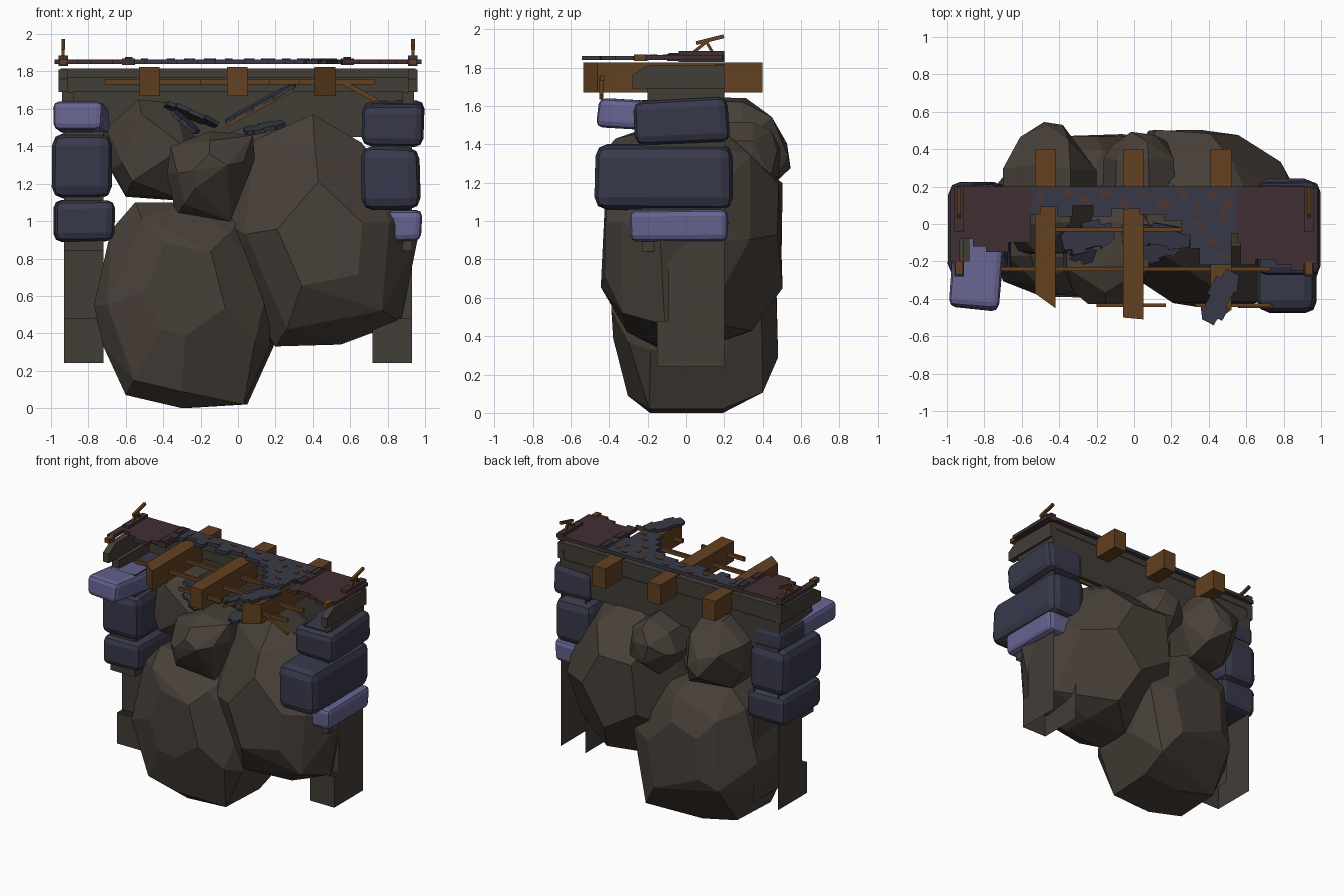
import bpy, bmesh, math, random
from mathutils import Vector, Matrix

if "Cube" in bpy.data.objects:
    bpy.data.objects.remove(bpy.data.objects["Cube"])

random.seed(4)


def material(name, r, g, b):
    m = bpy.data.materials.new(name)
    lin = [((c / 255 + 0.055) / 1.055) ** 2.4 for c in (r, g, b)]
    m.diffuse_color = (*lin, 1)
    m.use_nodes = True
    m.node_tree.nodes["Principled BSDF"].inputs["Base Color"].default_value = m.diffuse_color
    return m


ROCK = material("brown rock", 72, 64, 57)
WALL = material("grey weathered board", 66, 61, 54)
BAG = material("dark blue sack", 56, 57, 75)
LIGHT = material("light violet sack", 102, 100, 144)
BLUE = material("blue grey sheet", 55, 57, 71)
RED = material("red brown sheet", 65, 47, 50)
RUST = material("rust patch", 78, 54, 49)
WOOD = material("orange wood", 98, 65, 32)


def finish(name, bm, mat, loc=(0, 0, 0), rot=(0, 0, 0)):
    bmesh.ops.recalc_face_normals(bm, faces=bm.faces)
    me = bpy.data.meshes.new(name)
    bm.to_mesh(me)
    bm.free()
    me.materials.append(mat)
    ob = bpy.data.objects.new(name, me)
    ob.location = loc
    ob.rotation_euler = [math.radians(a) for a in rot]
    bpy.context.collection.objects.link(ob)
    return ob


def box(name, x, y, z, mat, rot=(0, 0, 0)):
    """Box from (low, high) ranges, turned about its own centre."""
    bm = bmesh.new()
    size = [r[1] - r[0] for r in (x, y, z)]
    bmesh.ops.create_cube(bm, size=1, matrix=Matrix.Diagonal((*size, 1)))
    return finish(name, bm, mat, [sum(r) / 2 for r in (x, y, z)], rot)


def prism(name, pts, lo, hi, mat, axis="z", loc=(0, 0, 0), rot=(0, 0, 0)):
    """Outline in xy (axis z) or yz (axis x), extruded from lo to hi."""
    bm = bmesh.new()
    place = (lambda a, b, c: (a, b, c)) if axis == "z" else (lambda a, b, c: (c, a, b))
    low = [bm.verts.new(place(a, b, lo)) for a, b in pts]
    high = [bm.verts.new(place(a, b, hi)) for a, b in pts]
    bm.faces.new(low)
    bm.faces.new(high)
    for i in range(len(pts)):
        j = (i + 1) % len(pts)
        bm.faces.new((low[i], low[j], high[j], high[i]))
    return finish(name, bm, mat, loc, rot)


def rock(name, outline, layers):
    """Faceted boulder: hull of a front outline scaled and shifted along y (y, scale, dx, dz)."""
    bm = bmesh.new()
    cx = sum(p[0] for p in outline) / len(outline)
    cz = sum(p[1] for p in outline) / len(outline)
    for i, (y, s, dx, dz) in enumerate(layers):
        for k, (px, pz) in enumerate(outline):
            if s < 0.95 and (i + k) % 2:
                continue
            bm.verts.new((cx + (px - cx) * s + dx, y + random.uniform(-.015, .015), cz + (pz - cz) * s + dz))
    res = bmesh.ops.convex_hull(bm, input=bm.verts)
    junk = [g for g in res["geom_interior"] if isinstance(g, bmesh.types.BMVert)]
    bmesh.ops.delete(bm, geom=junk, context="VERTS")
    bmesh.ops.dissolve_limit(bm, angle_limit=math.radians(9), verts=bm.verts, edges=bm.edges)
    return finish(name, bm, ROCK)


def sack(name, x, y, z, mat, rot=(0, 0, 0)):
    """Filled sack: slightly uneven block with faceted rounded edges."""
    bm = bmesh.new()
    size = Vector([r[1] - r[0] for r in (x, y, z)])
    bmesh.ops.create_cube(bm, size=1, matrix=Matrix.Diagonal((*size, 1)))
    for v in bm.verts:
        v.co -= Vector([math.copysign(random.uniform(0, 0.014), c) for c in v.co])
    bmesh.ops.bevel(bm, geom=bm.edges[:], offset=min(size) * 0.19, segments=2,
                    profile=0.5, affect="EDGES")
    return finish(name, bm, mat, [sum(r) / 2 for r in (x, y, z)], rot)


# Boulders
rock("lower_boulder",
     [(-.30, 0), (.03, .02), (.17, .33), (.17, .7), (0, 1.0), (-.25, 1.1), (-.55, 1.1),
      (-.68, .95), (-.77, .55), (-.72, .33), (-.6, .07)],
     [(-.18, 1, 0, 0), (.2, 1, .02, 0), (-.31, .84, 0, 0), (.4, .84, .09, .0),
      (-.39, .45, .03, .08), (.47, .5, .08, 0)])
rock("upper_boulder",
     [(.2, .33), (.55, .34), (.87, .46), (.96, .9), (.92, 1.08), (.66, 1.42), (.4, 1.57),
      (.08, 1.43), (-.09, 1.0), (.0, .68)],
     [(-.12, 1, 0, 0), (.1, .97, -.03, 0), (-.32, .76, .0, -.05), (.34, .85, -.1, .0),
      (-.43, .45, .0, 0), (.49, .5, -.15, .02)])
rock("left_top_stone",
     [(-.68, 1.28), (-.7, 1.5), (-.53, 1.65), (-.34, 1.63), (-.2, 1.4), (-.32, 1.12), (-.6, 1.14)],
     [(0, 1, 0, 0), (.3, 1, 0, -.01), (-.15, .7, 0, 0), (.45, .72, .03, -.02), (.54, .25, .03, -.05)])
rock("middle_stone",
     [(-.38, 1.25), (-.36, 1.4), (-.15, 1.48), (.08, 1.46), (.09, 1.33), (-.04, 1.0), (-.33, 1.03)],
     [(-.22, 1, 0, 0), (0, 1, 0, 0), (-.36, .75, 0, 0), (.12, .7, 0, 0), (-.42, .4, 0, 0)])
rock("rear_stone",
     [(-.17, 1.3), (-.1, 1.45), (.08, 1.52), (.22, 1.42), (.22, 1.2), (0, 1.08)],
     [(.15, 1, 0, 0), (.34, .96, 0, 0), (.43, .75, 0, 0), (.48, .4, 0, 0)])

# Hollow side pillars, three tiers stepping in depth
for s, side in ((-1, "left"), (1, "right")):
    for n, (front, z0, z1) in enumerate([(-.15, .24, .48), (-.09, .48, .84), (-.23, .84, 1.63)]):
        ob = box(f"{side}_pillar_{n}", sorted((s * .72, s * .93)), (front, .2), (z0, z1), WALL)
        bm = bmesh.new()
        bm.from_mesh(ob.data)
        bm.normal_update()
        gone = [f for f in bm.faces if (f.normal.y > .5 or abs(f.normal.z) > .5)]
        bmesh.ops.delete(bm, geom=gone, context="FACES")
        bm.to_mesh(ob.data)
        bm.free()

    # Side boards below the deck
    lo, hi = sorted((s * .91, s * .96))
    prism(f"{side}_side_board", [(-.28, 1.69), (-.28, 1.76), (-.2, 1.81), (.2, 1.81), (.2, 1.69)],
          lo, hi, WALL, "x")
    box(f"{side}_lower_board", sorted((s * .88, s * .94)), (-.2, .2), (1.6, 1.69), WALL)

    # Corner fittings with a bent handle
    c = s * .935
    box(f"{side}_corner_block", (c - .025, c + .025), (-.04, .2), (1.83, 1.885), RED)
    box(f"{side}_front_block", (c - .02, c + .02), (-.27, -.2), (1.835, 1.868), WOOD)
    box(f"{side}_handle_bar", (c - .01, c + .01), (.05, .2), (1.935, 1.955), WOOD, (14, 0, 0))
    box(f"{side}_handle_strut", (c - .008, c + .008), (.02, .13), (1.90, 1.916), WOOD, (38, 0, 0))
    box(f"{side}_handle_leg", (c - .008, c + .008), (.115, .13), (1.87, 1.945), WOOD, (30, 0, 0))

# Back wall boards
box("back_board_low", (-.93, .93), (.17, .2), (1.45, 1.69), WALL)
box("back_board_mid", (-.96, .96), (.16, .195), (1.69, 1.765), WALL)
box("back_board_top", (-.95, .95), (.15, .2), (1.765, 1.815), WALL)

# Sacks: x, y, z ranges
sack("left_sack_top", (-.98, -.70), (-.46, 0), (1.465, 1.64), LIGHT, (-3, 0, -5))
sack("left_sack_back_top", (-.97, -.72), (-.1, .22), (1.46, 1.62), BAG)
sack("left_sack_mid", (-1, -.67), (-.28, .23), (1.11, 1.475), BAG)
sack("left_sack_low", (-.99, -.655), (-.28, .22), (.885, 1.12), BAG)
sack("right_sack_top", (.655, 1), (-.28, .23), (1.4, 1.64), BAG, (3, 0, 0))
sack("right_sack_mid", (.65, .98), (-.48, .25), (1.05, 1.405), BAG)
sack("right_sack_low", (.74, .99), (-.3, .23), (.89, 1.065), LIGHT)

# Three cross beams with broken front ends, and thin rails
for name, x, left_y, right_y in (("left", -.475, -.37, -.45), ("middle", -.005, -.5, -.51),
                                 ("right", .465, -.535, -.46)):
    prism(f"{name}_beam", [(x - .055, left_y), (x + .055, right_y), (x + .055, .4), (x - .055, .4)],
          1.67, 1.825, WOOD)
for n, (x0, x1, y) in enumerate([(-.71, .73, -.24), (-.2, .17, -.435), (.33, .73, -.435),
                                 (-.42, .28, -.03)]):
    box(f"rail_{n}", (x0, x1), (y - .01, y + .01), (1.73, 1.76), WOOD)
box("hanging_rail", (.55, .75), (-.45, -.43), (1.68, 1.705), WOOD, (0, 28, 0))
box("split_rail", (-.08, .32), (-.11, -.08), (1.6, 1.62), WOOD, (0, -28, 0))

# Deck sheets with torn, stepped edges
Z0, Z1 = 1.84, 1.865
prism("left_red_sheet", [(-.98, .19), (-.98, -.2), (-.93, -.2), (-.93, -.08), (-.86, -.08), (-.86, -.12),
      (-.79, -.12), (-.79, -.15), (-.67, -.15), (-.67, -.1), (-.6, -.1), (-.6, .2), (-.95, .2)],
      Z0, Z1, RED)
prism("right_red_sheet", [(.98, .19), (.98, -.21), (.91, -.21), (.91, -.25), (.84, -.25), (.84, -.22),
      (.76, -.22), (.76, -.19), (.65, -.19), (.65, -.22), (.57, -.22), (.57, .2), (.95, .2)],
      Z0, Z1, RED)
prism("blue_sheet", [(-.56, .2), (-.56, .05), (-.5, .05), (-.5, .09), (-.41, .09), (-.41, .04), (-.33, .04),
      (-.33, .1), (-.22, .1), (-.22, .04), (-.12, .04), (-.12, .08), (.03, .08), (.03, .05), (.16, .05),
      (.16, .02), (.25, .02), (.25, -.06), (.3, -.06), (.3, -.13), (.35, -.13), (.35, -.22), (.52, -.22),
      (.52, -.05), (.55, -.05), (.55, .2)], Z0, Z1, BLUE)
for s in (-1, 1):
    box("seam_strip", sorted((s * .55, s * .62)), (-.1, .2), (1.835, 1.87), RED)
    for y in (-.04, .13):
        box("seam_hinge", (s * .585 - .02, s * .585 + .02), (y - .05, y + .05), (1.86, 1.877), RED)

# Rust patches on the blue sheet
spots = [(-.5, .14), (-.36, .17), (-.26, .13), (-.15, .165), (-.05, .11), (.06, .16), (.16, .1), (.26, .165),
         (.34, .09), (.42, .15), (.35, 0), (.47, .05), (.42, -.1), (.48, -.17), (.5, .11)]
for n, (x, y) in enumerate(spots):
    r, t = random.uniform(.03, .042), random.uniform(1.6, 2.8)
    pts = []
    for k in range(7):
        a = k * math.tau / 7
        u, v = r * math.cos(a), .55 * r * math.sin(a)
        pts.append((x + u * math.cos(t) - v * math.sin(t), min(.198, y + u * math.sin(t) + v * math.cos(t))))
    prism(f"rust_patch_{n}", pts, Z1, Z1 + .004, RUST)

# Broken sheet fragments: length, width, place, rotation
SHARD = [(-.5, -.3), (-.36, -.3), (-.36, -.5), (-.1, -.5), (-.1, -.38), (.2, -.38), (.2, -.5), (.5, -.25),
         (.5, .3), (.3, .3), (.3, .5), (-.05, .5), (-.05, .36), (-.3, .36), (-.3, .5), (-.5, .2)]
for n, (l, w, loc, rot) in enumerate([
        (.30, .14, (.46, -.39, 1.85), (0, 0, 62)),
        (.42, .13, (.12, -.06, 1.63), (12, -28, -10)),
        (.30, .16, (-.25, -.07, 1.57), (-8, 22, 12)),
        (.22, .15, (.14, -.12, 1.50), (10, -12, 15)),
        (.17, .12, (-.28, -.15, 1.53), (0, 40, -20))]):
    prism(f"sheet_fragment_{n}", [(a * l, b * w) for a, b in SHARD], -.011, .011, BLUE, loc=loc, rot=rot)
